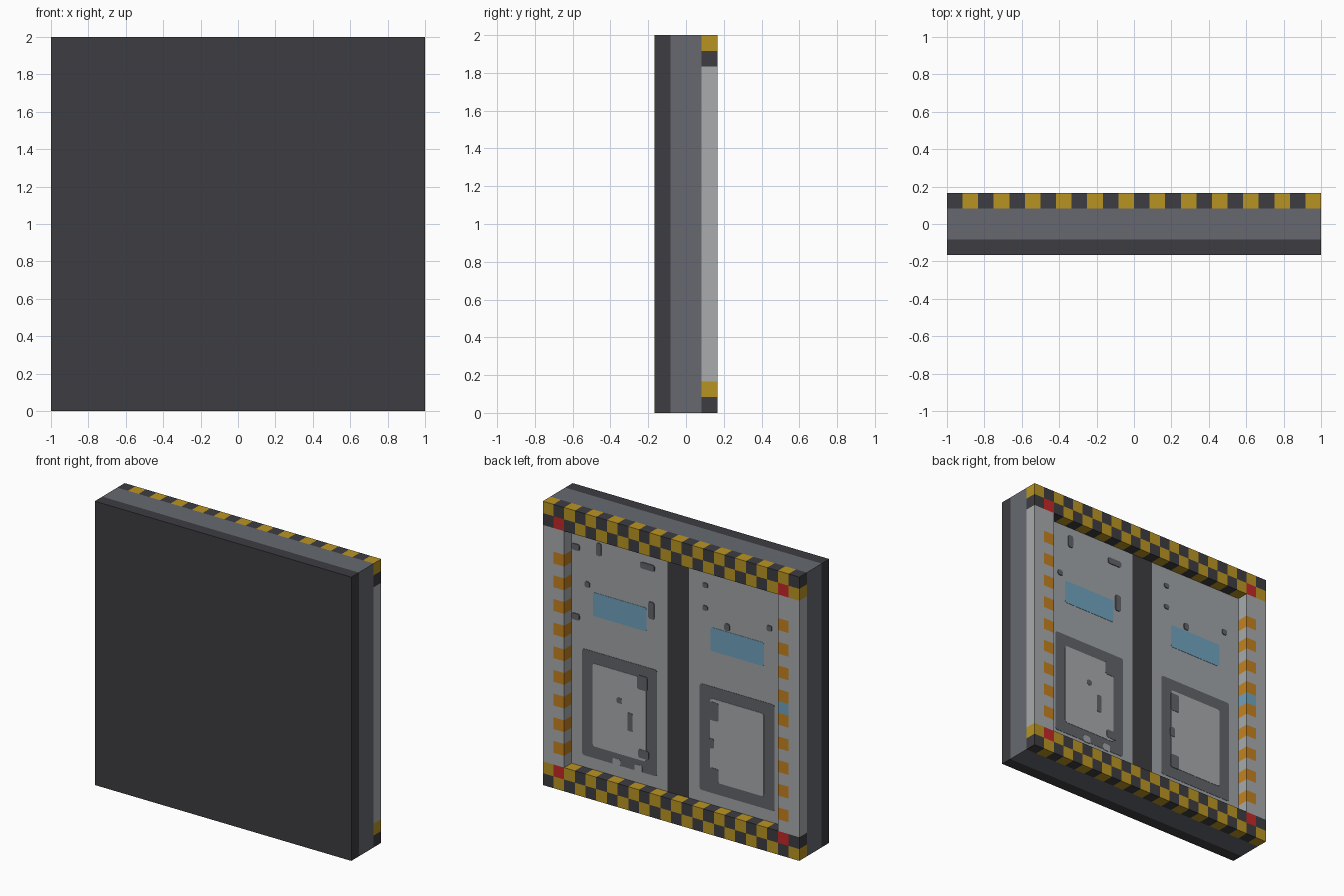
import bpy, bmesh
from mathutils import Vector

old = bpy.data.objects.get("Cube")
if old:
    bpy.data.objects.remove(old, do_unlink=True)

C = 1 / 12        # one cell: the panel is 24 x 24 cells and 4 cells deep
BACK = C          # plane of the recessed rear face


def material(name, hexcode):
    lin = []
    for k in (0, 2, 4):
        v = int(hexcode[k:k + 2], 16) / 255
        lin.append(v / 12.92 if v <= 0.04045 else ((v + 0.055) / 1.055) ** 2.4)
    m = bpy.data.materials.new(name)
    m.use_nodes = True
    m.diffuse_color = (*lin, 1)
    m.node_tree.nodes["Principled BSDF"].inputs["Base Color"].default_value = (*lin, 1)
    return m


dark = material("dark_grey", "3d3c41")
steel = material("steel_grey", "666970")
light = material("light_grey", "a8abad")
panel = material("panel_grey", "a1a4a7")
patch = material("patch_grey", "626469")
yellow = material("yellow", "b99422")
orange = material("orange", "c4821f")
red = material("red", "c42828")
blue = material("blue", "6fa3bf")


def box(name, lo, hi, mats, rule=None, cells=False, corner=0):
    """Box between two corners, optionally cut into cells and coloured by a rule."""
    lo, hi = Vector(lo), Vector(hi)
    bm = bmesh.new()
    bmesh.ops.create_cube(bm, size=1)
    for v in bm.verts:
        v.co = (lo + hi) / 2 + v.co * (hi - lo)
    if corner:
        edges = [e for e in bm.edges if abs(e.verts[0].co.y - e.verts[1].co.y) > 1e-5]
        bmesh.ops.bevel(bm, geom=edges, offset=corner, segments=2, profile=0.5,
                        affect='EDGES')
    if cells:
        for axis in (0, 2):
            normal = Vector((axis == 0, 0, axis == 2))
            for k in range(1, round((hi - lo)[axis] / C)):
                bmesh.ops.bisect_plane(bm, geom=bm.verts[:] + bm.edges[:] + bm.faces[:],
                                       plane_co=lo + normal * k * C, plane_no=normal)
    bm.normal_update()
    if rule:
        for f in bm.faces:
            # Sample just inside the face to find the cell it belongs to
            p = f.calc_center_median() - f.normal * C * 0.4
            f.material_index = rule(int((p.x + 1) / C), int(p.z / C), f.normal)
    me = bpy.data.meshes.new(name)
    bm.to_mesh(me)
    bm.free()
    for m in mats:
        me.materials.append(m)
    ob = bpy.data.objects.new(name, me)
    bpy.context.collection.objects.link(ob)
    return ob


def plate(name, x, z, w, h, mat, layer=1, corner=0):
    """Thin painted plate on the rear face, given by its centre and size."""
    return box(name, (x - w / 2, BACK - 0.002, z - h / 2),
               (x + w / 2, BACK + 0.002 * layer, z + h / 2), [mat], corner=corner)


# Front slab and core
box("front_slab", (-1, -2 * C, 0), (1, -C, 2), [dark])
box("core", (-1, -C, 0), (1, BACK, 2), [steel, panel],
    lambda i, j, n: int(n.y > 0.5))


# Checkered hazard beams with red corner cells
def hazard(i, j, n):
    if n.y > 0.5 and i in (1, 22) and j in (1, 22):
        return 2
    return (i + j) % 2


for name, z in (("bottom_beam", 0), ("top_beam", 22 * C)):
    box(name, (-1, BACK, z), (1, 2 * C, z + 2 * C), [yellow, dark, red], hazard, True)


# Side posts with orange marks wrapping on to the inner wall
def marks(i, j, n):
    inward = n.x * (11.5 - i) > 0.5
    if i in (1, 22) and (n.y > 0.5 or inward):
        if i == 1 and j == 12:
            return 2
        return int(j % 2 == 1 and 3 <= j <= 19)
    return 0


for name, x in (("right_post", -1), ("left_post", 1 - 2 * C)):
    box(name, (x, BACK, 2 * C), (x + 2 * C, 2 * C, 2 - 2 * C),
        [light, orange, blue], marks, True)

# Central divider, blue signs and framed hatches
plate("divider", 0, 1, 2 * C, 20 * C, dark)
for side, s in (("left", 1), ("right", -1)):
    plate(side + "_sign", s * 5.5 * C, 16 * C, 5 * C, 2 * C, blue, 1, 0.012)
    plate(side + "_hatch_rim", s * 5.5 * C, 7.5 * C, 7 * C, 9 * C, patch, 1, 0.015)
    plate(side + "_hatch", s * 5.5 * C, 7.5 * C, 5 * C, 7 * C, light, 2, 0.015)

# Worn patches: centre x, z, width, height
worn = [
    (0.62, 1.73, 0.04, 0.09), (0.24, 1.71, 0.11, 0.045), (0.71, 1.46, 0.04, 0.04),
    (0.21, 1.41, 0.045, 0.12), (0.80, 1.21, 0.06, 0.045), (0.80, 1.70, 0.06, 0.045),
    (-0.21, 1.70, 0.04, 0.035), (-0.21, 1.54, 0.04, 0.035), (-0.38, 1.45, 0.04, 0.05),
    (-0.71, 1.53, 0.04, 0.04), (0.46, 0.71, 0.04, 0.04), (0.375, 0.58, 0.04, 0.13),
    (0.28, 0.88, 0.08, 0.10), (0.27, 0.38, 0.08, 0.06),
    (-0.28, 0.83, 0.07, 0.13), (-0.26, 0.60, 0.04, 0.07), (-0.28, 0.38, 0.07, 0.10),
]
for k, (x, z, w, h) in enumerate(worn):
    plate(f"worn_patch_{k + 1}", x, z, w, h, patch, 3, 0.012)

# Worn notches in the lower rim of the left hatch
for k, x in enumerate((0.48, 0.31)):
    plate(f"rim_notch_{k + 1}", x, 0.27, 0.06, 0.05, panel, 2, 0.012)
